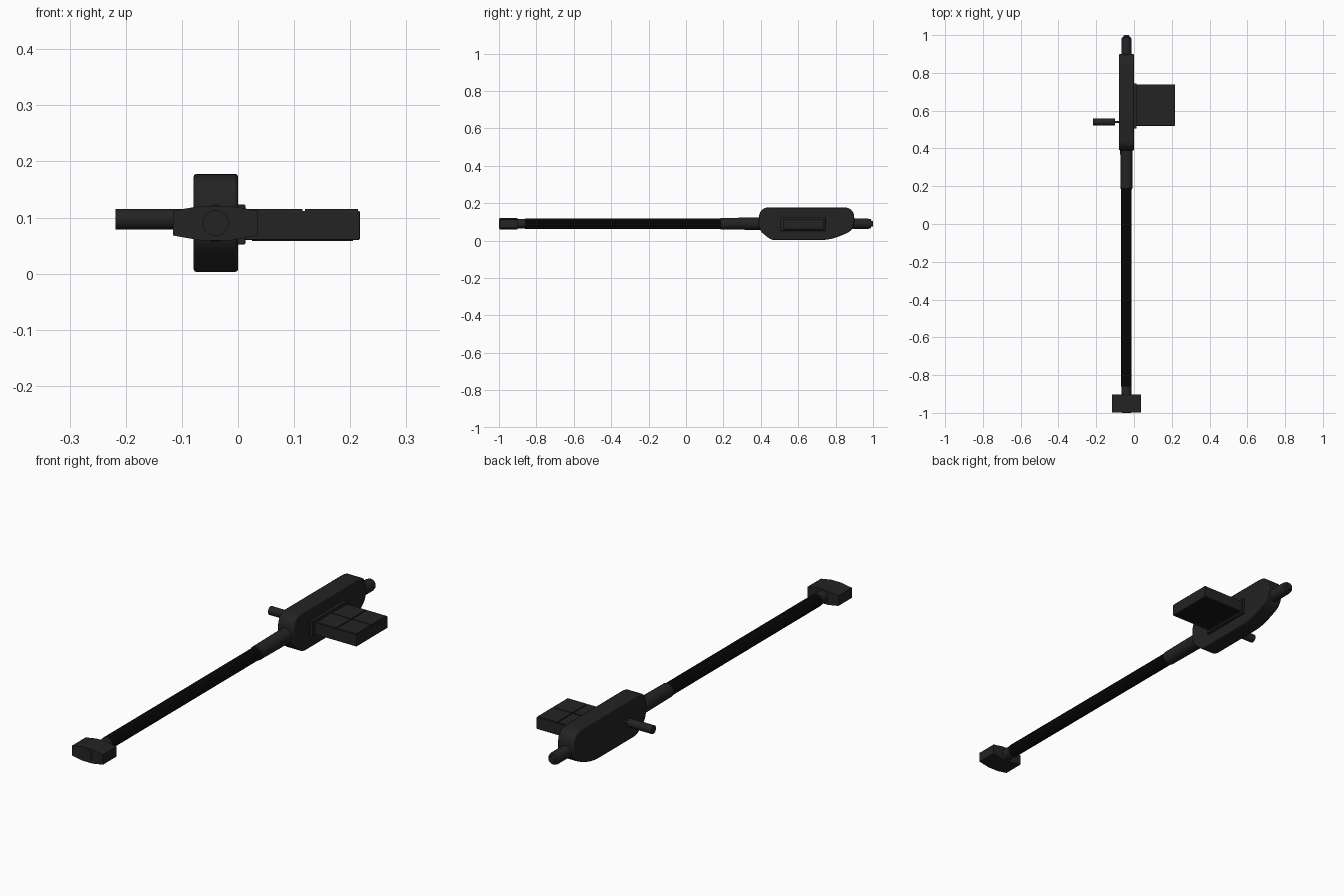
import bpy, bmesh, math
from mathutils import Matrix, Vector

if "Cube" in bpy.data.objects:
    bpy.data.objects.remove(bpy.data.objects["Cube"])


def material(name, value):
    m = bpy.data.materials.new(name)
    m.use_nodes = True
    colour = (value, value, value, 1)
    m.diffuse_color = colour
    m.node_tree.nodes["Principled BSDF"].inputs["Base Color"].default_value = colour
    return m


CHARCOAL = material("charcoal", 0.017)
BLACK = material("soft black", 0.008)
AXIS_X, AXIS_Z = -0.04, 0.09


def finish(bm, name, mat, bevel=0, smooth=True):
    bmesh.ops.recalc_face_normals(bm, faces=bm.faces)
    mesh = bpy.data.meshes.new(name)
    bm.to_mesh(mesh)
    bm.free()
    ob = bpy.data.objects.new(name, mesh)
    bpy.context.collection.objects.link(ob)
    mesh.materials.append(mat)
    if bevel:
        mod = ob.modifiers.new("bevel", "BEVEL")
        mod.width, mod.segments = bevel, 2
        mod.limit_method, mod.angle_limit = "ANGLE", math.radians(40)
    if smooth:
        bpy.ops.object.select_all(action="DESELECT")
        ob.select_set(True)
        bpy.context.view_layer.objects.active = ob
        bpy.ops.object.shade_smooth_by_angle(angle=math.radians(35))
    return ob


def box(name, lo, hi, mat=CHARCOAL, bevel=0.002):
    lo, hi = Vector(lo), Vector(hi)
    bm = bmesh.new()
    bmesh.ops.create_cube(bm, size=1, matrix=Matrix.Translation((lo + hi) / 2)
                          @ Matrix.Diagonal((*(hi - lo), 1)))
    return finish(bm, name, mat, bevel, False)


def prism(name, points, offset, mat=CHARCOAL, bevel=0):
    """Extrude a closed outline of 3D points along an offset."""
    bm = bmesh.new()
    face = bm.faces.new([bm.verts.new(p) for p in points])
    result = bmesh.ops.extrude_face_region(bm, geom=[face])
    verts = [v for v in result["geom"] if isinstance(v, bmesh.types.BMVert)]
    bmesh.ops.translate(bm, verts=verts, vec=offset)
    if not any(f.normal.dot(Vector(offset)) for f in bm.faces):
        bm.normal_update()
    return finish(bm, name, mat, bevel)


def turned(name, profile, mat=CHARCOAL, sides=32):
    """Lathe (y, radius) pairs round the long axis."""
    bm = bmesh.new()
    rings = []
    for y, r in profile:
        rings.append([bm.verts.new((AXIS_X + r * math.cos(a), y, AXIS_Z + r * math.sin(a)))
                      for a in [math.tau * i / sides for i in range(sides)]])
    for a, b in zip(rings, rings[1:]):
        for i in range(sides):
            j = (i + 1) % sides
            bm.faces.new((a[i], a[j], b[j], b[i]))
    bm.faces.new(rings[0])
    bm.faces.new(rings[-1])
    return finish(bm, name, mat)


def rounded(corners, steps=6):
    """Round (y, z, radius) corners into a smooth outline."""
    out = []
    for i, (y, z, r) in enumerate(corners):
        p = Vector((y, z))
        prev = Vector(corners[i - 1][:2])
        following = Vector(corners[(i + 1) % len(corners)][:2])
        a = p + (prev - p).normalized() * r
        b = p + (following - p).normalized() * r
        for k in range(steps + 1):
            t = k / steps
            out.append(a * (1 - t) ** 2 + p * 2 * t * (1 - t) + b * t * t)
    return out


# Main housing with rounded top and tapered underside
outline = rounded([(0.39, 0.178, 0.06), (0.39, 0.055, 0.03), (0.455, 0.003, 0.02),
                   (0.77, 0.003, 0.05), (0.9, 0.055, 0.05), (0.9, 0.178, 0.06)])
prism("housing", [(-0.079, p.x, p.y) for p in outline], (0.079, 0, 0), bevel=0.005)

# Side socket and flat box
box("side_socket", (-0.002, 0.505, 0.052), (0.013, 0.745, 0.123))
box("side_box", (0.01, 0.52, 0.06), (0.217, 0.738, 0.112))
for i in range(2):
    for j in range(2):
        x, y = 0.02 + i * 0.099, 0.523 + j * 0.107
        box("box_top_panel", (x, y, 0.11), (x + 0.095, y + 0.103, 0.1155), bevel=0.001)
box("box_underside_panel", (0.025, 0.532, 0.0585), (0.205, 0.726, 0.062), BLACK, 0)

# Side handle on a thin stem
for name, x0, x1, radius in (("side_handle", -0.218, -0.1, 0.0185),
                             ("handle_stem", -0.102, -0.075, 0.006)):
    bm = bmesh.new()
    bmesh.ops.create_cone(bm, cap_ends=True, segments=24, radius1=radius, radius2=radius,
                          depth=x1 - x0, matrix=Matrix.Translation(((x0 + x1) / 2, 0.54, 0.097))
                          @ Matrix.Rotation(math.pi / 2, 4, "Y"))
    finish(bm, name, CHARCOAL)

# Sleeve, front collar and rear nub
turned("sleeve", [(0.183, 0.028), (0.187, 0.031), (0.39, 0.033), (0.41, 0.033)])
turned("front_collar", [(-0.91, 0.026), (-0.855, 0.026)])
turned("rear_nub", [(0.89, 0.027), (0.975, 0.027), (0.988, 0.024), (0.99, 0.016), (1, 0.014)])

# Long ribbed tube
ribs = []
for i in range(64):
    a = math.tau * i / 64
    r = 0.028 if i % 4 < 2 else 0.0255
    ribs.append((AXIS_X + r * math.cos(a), -0.86, AXIS_Z + r * math.sin(a)))
prism("ribbed_tube", ribs, (0, 1.05, 0), BLACK)

# Front crosspiece, tapering to each end, with a round front disc
half = [(0.025, 0.031), (0.076, 0.022), (0.076, -0.022), (0.025, -0.031)]
block = half + [(-x, z) for x, z in reversed(half)]
prism("front_crosspiece", [(AXIS_X + x, -0.997, AXIS_Z + z) for x, z in block], (0, 0.095, 0))
turned("front_disc", [(-1, 0.023), (-0.99, 0.023)])
